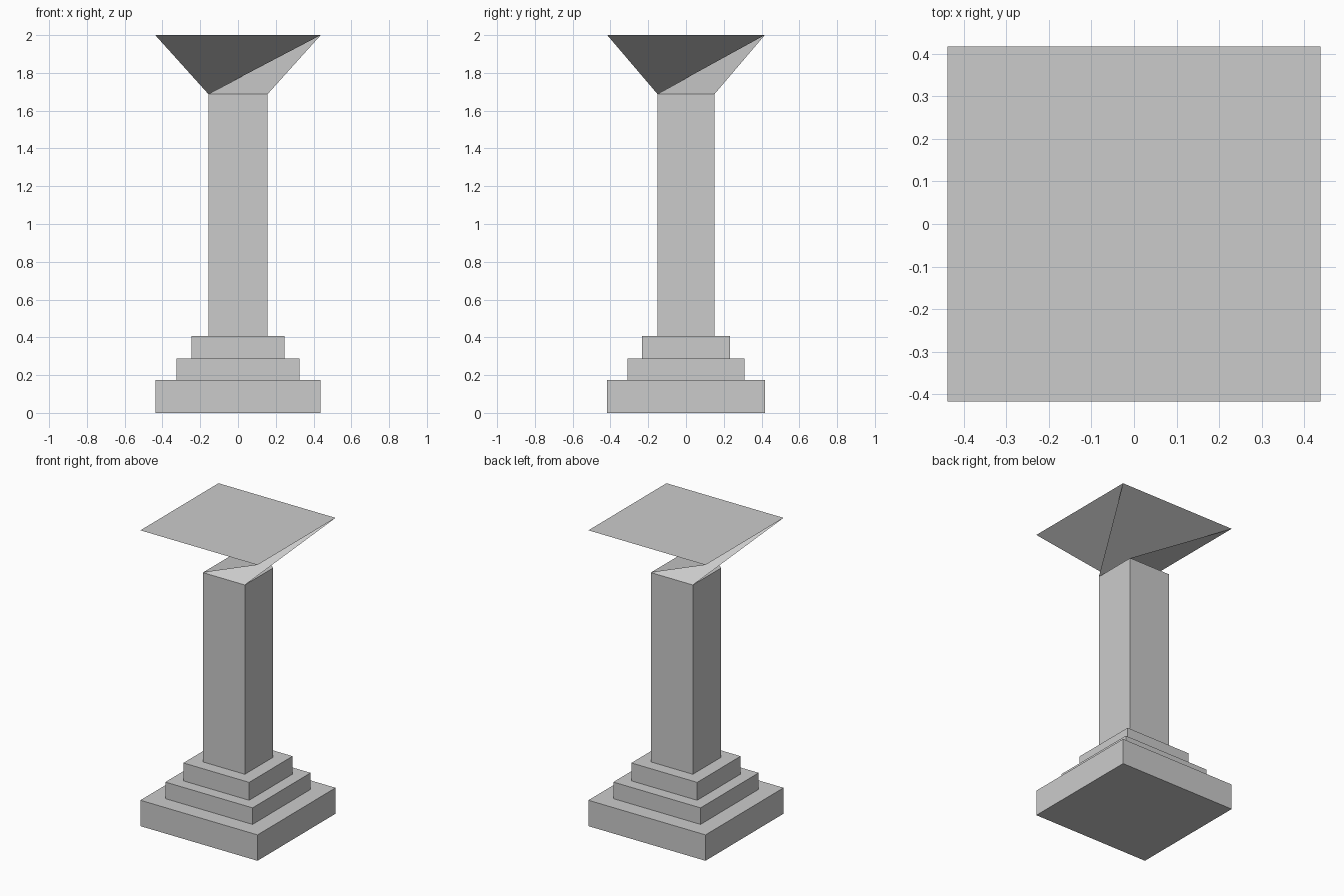
import bpy
import bmesh

cube = bpy.data.objects.get("Cube")
if cube:
    bpy.data.objects.remove(cube, do_unlink=True)

# One plain stone colour
GREY = (0.6, 0.6, 0.6, 1.0)
stone = bpy.data.materials.new("stone_grey")
stone.use_nodes = True
stone.diffuse_color = GREY
stone.node_tree.nodes["Principled BSDF"].inputs["Base Color"].default_value = GREY


def add_object(name, bm):
    mesh = bpy.data.meshes.new(name)
    bm.to_mesh(mesh)
    bm.free()
    mesh.materials.append(stone)
    obj = bpy.data.objects.new(name, mesh)
    bpy.context.collection.objects.link(obj)
    return obj


def ring(bm, hx, hy, z):
    """Four corners, counter-clockwise from the front."""
    corners = ((-1, -1), (1, -1), (1, 1), (-1, 1))
    return [bm.verts.new((sx * hx, sy * hy, z)) for sx, sy in corners]


def block(name, hx, hy, z0, z1):
    bm = bmesh.new()
    low, high = ring(bm, hx, hy, z0), ring(bm, hx, hy, z1)
    bm.faces.new(low[::-1])
    bm.faces.new(high)
    for i in range(4):
        j = (i + 1) % 4
        bm.faces.new((low[i], low[j], high[j], high[i]))
    return add_object(name, bm)


# Stepped base and square shaft
block("base_plinth", 0.438, 0.417, 0.0, 0.175)
block("base_middle_step", 0.326, 0.31, 0.175, 0.287)
block("base_top_step", 0.246, 0.232, 0.287, 0.408)
block("column_shaft", 0.157, 0.151, 0.408, 1.688)

# Flared capital: each shaft edge joins the top ring a quarter turn further on
bm = bmesh.new()
low, high = ring(bm, 0.157, 0.151, 1.688), ring(bm, 0.438, 0.417, 2.0)
bm.faces.new(high)
for i in range(4):
    after, across = (i + 1) % 4, (i + 2) % 4
    bm.faces.new((low[i], low[after], high[across]))
    bm.faces.new((low[i], high[across], high[after]))
add_object("twisted_capital", bm)
